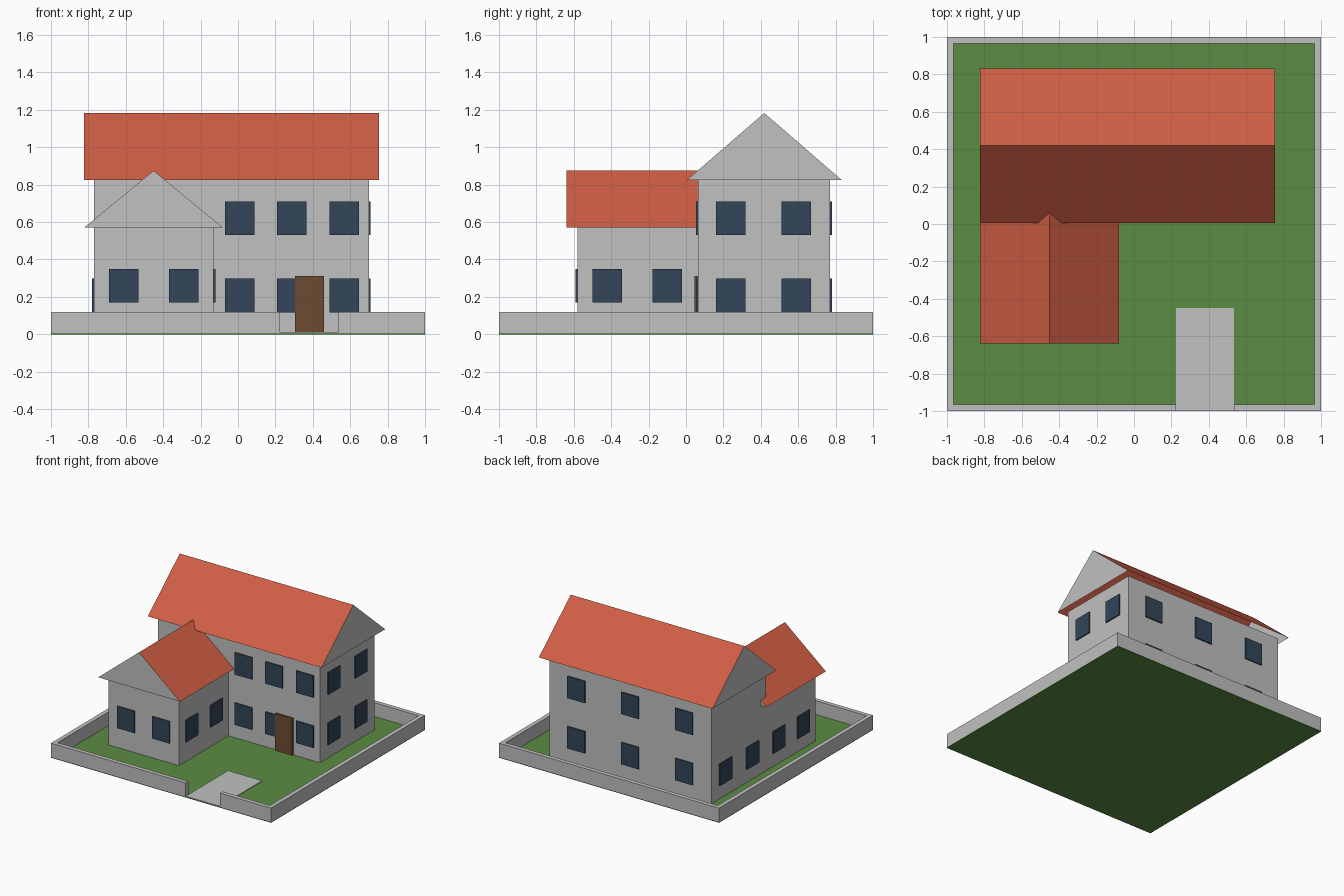
import bpy

cube = bpy.data.objects.get("Cube")
if cube:
    bpy.data.objects.remove(cube, do_unlink=True)


def material(name, r, g, b):
    m = bpy.data.materials.new(name)
    m.use_nodes = True
    m.diffuse_color = (r, g, b, 1)
    m.node_tree.nodes["Principled BSDF"].inputs["Base Color"].default_value = (r, g, b, 1)
    return m


GREY = material("plaster grey", .533, .533, .533)
RED = material("roof tile red", .631, .112, .058)
GREEN = material("lawn green", .105, .262, .055)
BLUE = material("window blue", .032, .061, .10)
BROWN = material("door brown", .156, .07, .031)


def mesh_object(name, verts, faces, *mats):
    me = bpy.data.meshes.new(name)
    me.from_pydata(verts, [], faces)
    for m in mats:
        me.materials.append(m)
    ob = bpy.data.objects.new(name, me)
    bpy.context.collection.objects.link(ob)
    return ob


def box(name, xs, ys, zs, mat):
    verts = [(x, y, z) for z in zs for y in ys for x in xs]
    faces = [(0, 2, 3, 1), (4, 5, 7, 6), (0, 1, 5, 4), (2, 6, 7, 3), (0, 4, 6, 2), (1, 3, 7, 5)]
    return mesh_object(name, verts, faces, mat)


def gable_roof(name, xs, ys, eave, ridge, along_x):
    """Open-bottomed roof: red slopes, grey gable ends."""
    ends, sides = (xs, ys) if along_x else (ys, xs)
    profile = [(sides[0], eave), (sides[1], eave), (sum(sides) / 2, ridge)]
    verts = [(e, s, z) if along_x else (s, e, z) for e in ends for s, z in profile]
    faces = [(1, 4, 5, 2), (0, 2, 5, 3), (0, 1, 2), (3, 5, 4)]
    if not along_x:
        faces = [f[::-1] for f in faces]
    # Wind every face outward
    ob = mesh_object(name, verts, faces, RED, GREY)
    centre = (sum(xs) / 2, sum(ys) / 2, eave)
    for p in ob.data.polygons:
        if sum(n * (c - o) for n, c, o in zip(p.normal, p.center, centre)) < 0:
            p.flip()
        p.material_index = 1 if len(p.vertices) == 3 else 0
    return ob


def windows(name, axis, wall, side, centres, bottoms):
    """Thin panes on a wall; axis is the wall's normal, side its sign."""
    depth = sorted((wall, wall + side * .0095))
    for z in bottoms:
        for c in centres:
            span = (c - .079, c + .079)
            xs, ys = (depth, span) if axis == "x" else (span, depth)
            box(name, xs, ys, (z, z + .18), BLUE)


# Plot: lawn, path and boundary wall with a gate gap
GAP = (.225, .535)
IN = .965
box("lawn", (-1, 1), (-1, 1), (0, .007), GREEN)
box("path", GAP, (-1, -.45), (.002, .012), GREY)
fence_z = (.007, .12)
box("boundary_wall_back", (-1, 1), (IN, 1), fence_z, GREY)
for side, xs in (("right", (-1, -IN)), ("left", (IN, 1))):
    box("boundary_wall_" + side, xs, (-1, IN), fence_z, GREY)
box("boundary_wall_front_right", (-IN, GAP[0]), (-1, -IN), fence_z, GREY)
box("boundary_wall_front_left", (GAP[1], IN), (-1, -IN), fence_z, GREY)

# Main house and front wing
box("main_walls", (-.77, .70), (.063, .77), (.007, .825), GREY)
box("wing_walls", (-.77, -.13), (-.58, .063), (.007, .57), GREY)
gable_roof("main_roof", (-.823, .755), (.005, .832), .825, 1.183, True)
gable_roof("wing_roof", (-.823, -.08), (-.64, .13), .57, .875, False)

# Windows and door
LOW, HIGH, WING = .117, .53, .17
windows("front_window", "y", .063, -1, (.01, .288, .567), (LOW, HIGH))
windows("left_window", "x", .70, 1, (.24, .59), (LOW, HIGH))
windows("back_window", "y", .77, 1, (-.525, -.035, .455), (LOW, HIGH))
windows("right_window", "x", -.77, -1, (-.42, -.10, .24, .59), (LOW,))
windows("wing_front_window", "y", -.58, -1, (-.61, -.29), (WING,))
windows("wing_left_window", "x", -.13, 1, (-.42, -.10), (WING,))
box("door", (.305, .46), (.046, .064), (.01, .312), BROWN)
